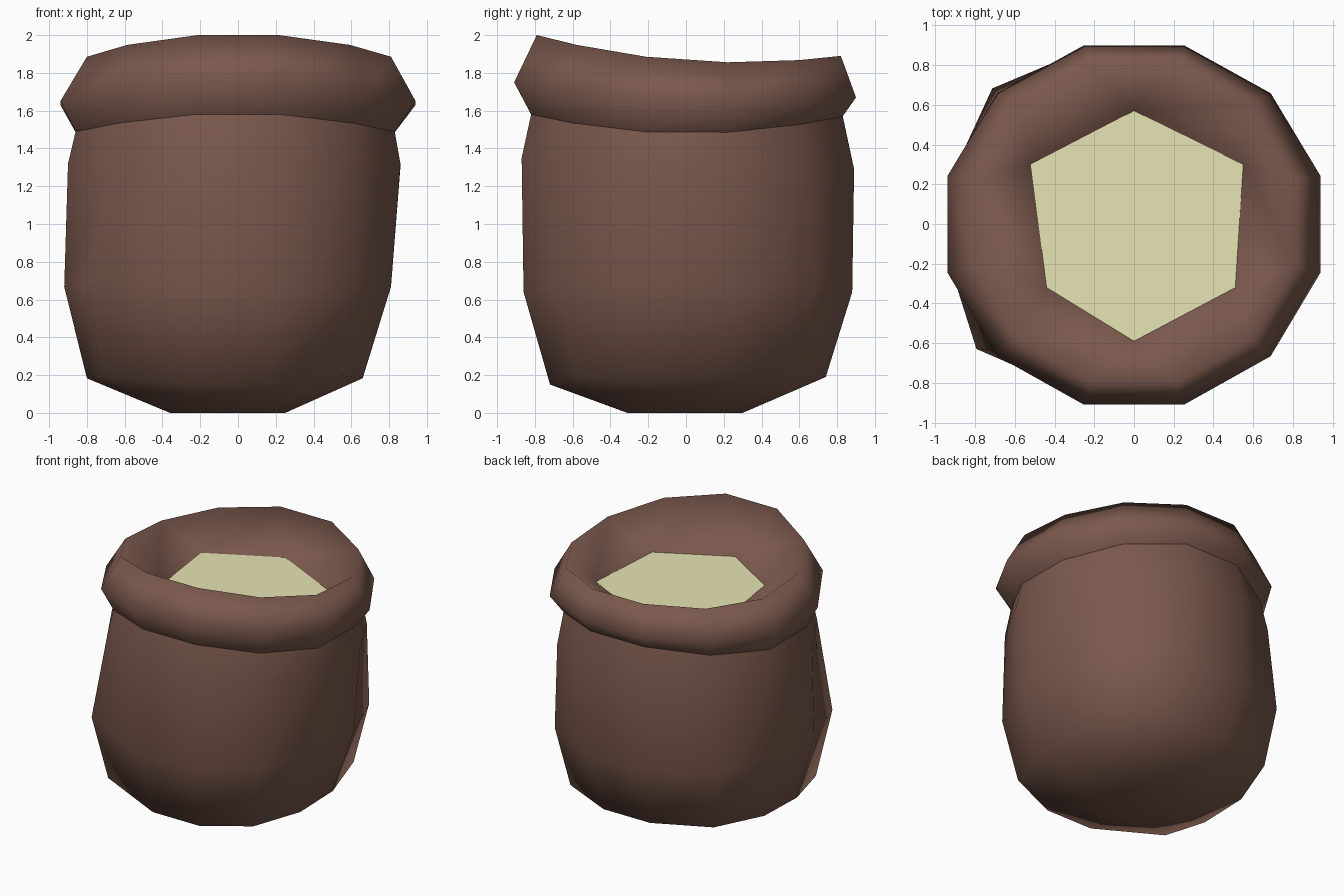
import bpy, bmesh, math

if "Cube" in bpy.data.objects:
    bpy.data.objects.remove(bpy.data.objects["Cube"])

SIDES = 12


def material(name, rgb):
    m = bpy.data.materials.new(name)
    m.diffuse_color = (*rgb, 1)
    m.use_nodes = True
    m.node_tree.nodes["Principled BSDF"].inputs["Base Color"].default_value = m.diffuse_color
    return m


brown = material("brown cloth", (0.195, 0.098, 0.073))
cream = material("cream grain", (0.81, 0.79, 0.46))


def finish(bm, name, mat, smooth):
    bmesh.ops.recalc_face_normals(bm, faces=bm.faces[:])
    me = bpy.data.meshes.new(name)
    bm.to_mesh(me)
    bm.free()
    for p in me.polygons:
        p.use_smooth = smooth
    me.materials.append(mat)
    ob = bpy.data.objects.new(name, me)
    bpy.context.collection.objects.link(ob)
    return ob


# Sack rings: left, right, front, back extents; z at front, middle, back;
# diagonal swell, front left corner bulge
rings = [
    (0.36, 0.25, 0.31, 0.30, 0.00, 0.00, 0.00, 1.00, 0.00),
    (0.80, 0.66, 0.72, 0.74, 0.15, 0.19, 0.19, 1.13, 0.14),
    (0.92, 0.81, 0.86, 0.88, 0.64, 0.67, 0.64, 1.06, 0.12),
    (0.90, 0.86, 0.87, 0.89, 1.35, 1.31, 1.29, 1.00, 0.00),
    (0.86, 0.83, 0.82, 0.83, 1.58, 1.48, 1.57, 1.00, 0.00),   # under the rim
    (0.94, 0.94, 0.91, 0.90, 1.75, 1.635, 1.67, 1.00, 0.00),  # widest part of rim
    (0.80, 0.81, 0.79, 0.82, 2.00, 1.865, 1.89, 1.00, 0.00),  # crest
]
RIM = 4

bm = bmesh.new()
loops = []
for xl, xr, yf, yb, zf, zm, zb, swell, bulge in rings:
    loop = []
    for k in range(SIDES):
        a = math.radians(15 + 30 * k)
        c = math.cos(a) / math.cos(math.radians(15))
        s = math.sin(a) / math.cos(math.radians(15))
        x = c * (xr if c > 0 else xl)
        y = s * (yb if s > 0 else yf)
        z = zm + (zb - zf) / 2 * s + ((zb + zf) / 2 - zm) * s * s
        if k == 7:
            x -= bulge
            z += 0.25 * bulge
        elif k in (1, 4, 10):
            x, y = x * swell, y * swell
            z += 0.25 * (swell - 1)
        loop.append(bm.verts.new((x, y, z)))
    loops.append(loop)
for lo, hi in zip(loops, loops[1:]):
    for k in range(SIDES):
        j = (k + 1) % SIDES
        bm.faces.new((lo[k], lo[j], hi[j], hi[k]))
bm.faces.new(loops[0][::-1])

# Crease where the rolled rim meets the body
for k in range(SIDES):
    bm.edges.get((loops[RIM][k], loops[RIM][(k + 1) % SIDES])).smooth = False

# Inner wall running from the crest down to the six-sided mouth
GRAIN_Z = 1.655
outline = [(0.55, 0.30), (0, 0.57), (-0.52, 0.30),
           (-0.44, -0.32), (0, -0.59), (0.51, -0.32)]
mouth = [bm.verts.new((x, y, GRAIN_Z)) for x, y in outline]
crest = loops[-1]
for i in range(6):
    a, b, c = (crest[(2 * i + n) % SIDES] for n in range(3))
    bm.faces.new((a, b, mouth[i]))
    bm.faces.new((b, c, mouth[(i + 1) % 6], mouth[i]))
finish(bm, "sack", brown, True)

# Grain surface filling the mouth
bm = bmesh.new()
bm.faces.new([bm.verts.new((x, y, GRAIN_Z)) for x, y in outline])
grain = finish(bm, "grain", cream, False)
if grain.data.polygons[0].normal.z < 0:
    grain.data.flip_normals()
